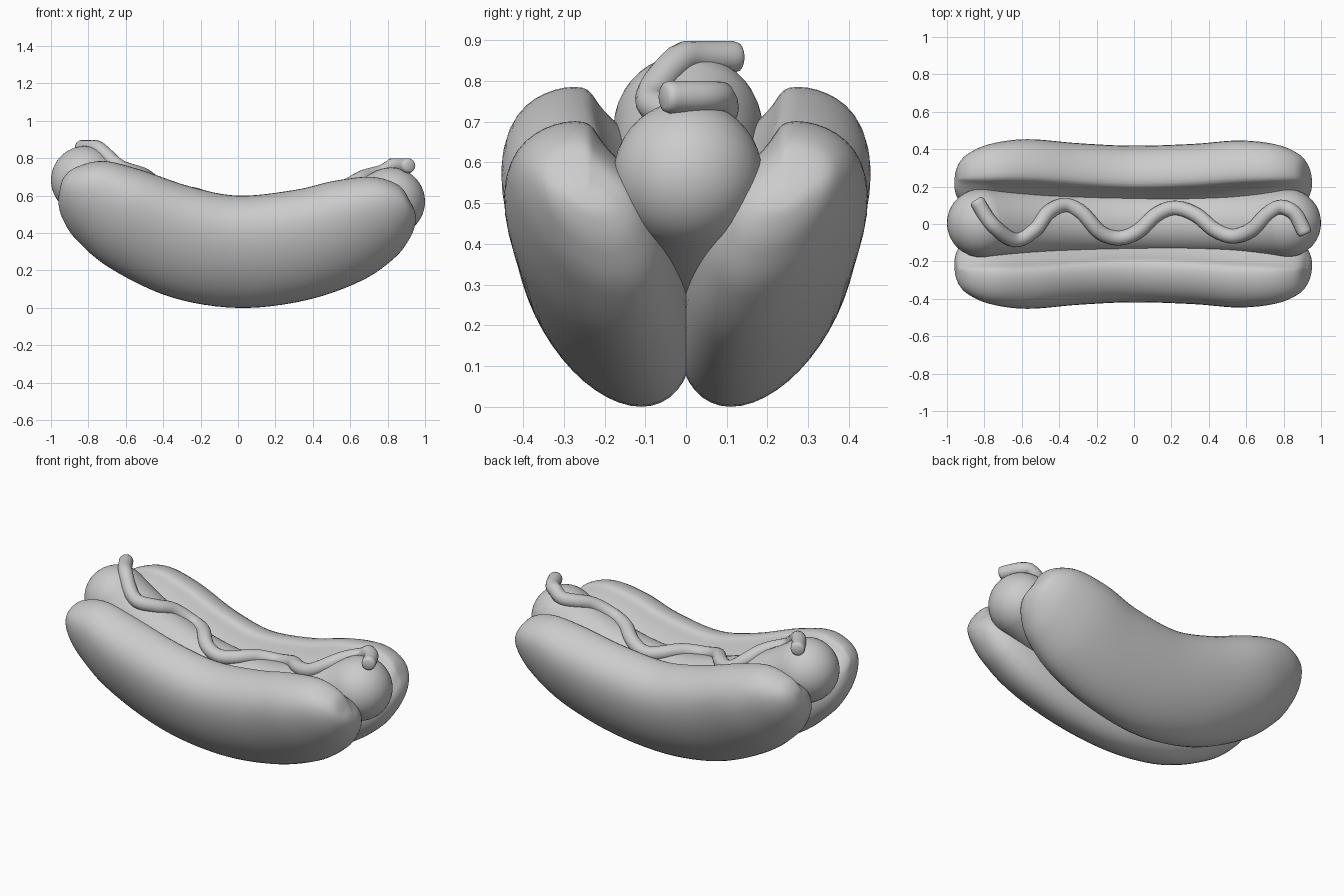
import bpy, bmesh, math
from mathutils import Vector

if "Cube" in bpy.data.objects:
    bpy.data.objects.remove(bpy.data.objects["Cube"])


def loft(name, rings, tips):
    """Skin closed rings and close both ends to a tip point."""
    bm = bmesh.new()
    vs = [[bm.verts.new(p) for p in r] for r in rings]
    n = len(vs[0])
    for a, b in zip(vs, vs[1:]):
        for i in range(n):
            j = (i + 1) % n
            bm.faces.new((a[i], a[j], b[j], b[i]))
    for ring, tip in ((vs[0], tips[0]), (vs[-1], tips[1])):
        t = bm.verts.new(tip)
        for i in range(n):
            bm.faces.new((ring[i], ring[(i + 1) % n], t))
    bmesh.ops.recalc_face_normals(bm, faces=bm.faces[:])
    for f in bm.faces:
        f.smooth = True
    me = bpy.data.meshes.new(name)
    bm.to_mesh(me)
    bm.free()
    ob = bpy.data.objects.new(name, me)
    bpy.context.collection.objects.link(ob)
    return ob


def catmull(p, t):
    a, b, c, d = p
    return [0.5 * (2 * q + (r - o) * t + (2 * o - 5 * q + 4 * r - s) * t * t
                   + (3 * q - o - 3 * r + s) * t ** 3) for o, q, r, s in zip(a, b, c, d)]


# Bun halves: bottom x,z / top x,z / half width / centre y per section
BUN = [
    (-.952, .635, -.952, .635, 0, -.24),
    (-.96, .56, -.93, .70, .072, -.24),
    (-.935, .47, -.865, .752, .135, -.24),
    (-.86, .36, -.72, .785, .19, -.24),
    (-.68, .21, -.52, .738, .22, -.235),
    (-.36, .058, -.26, .65, .22, -.213),
    (0, 0, 0, .60, .22, -.20),
    (.36, .04, .30, .63, .22, -.21),
    (.66, .145, .52, .68, .22, -.228),
    (.84, .27, .72, .70, .19, -.237),
    (.92, .375, .86, .655, .135, -.24),
    (.95, .46, .92, .57, .072, -.24),
    (.945, .515, .945, .515, 0, -.24),
]


def flip(r):
    return (r[2], r[3], r[0], r[1], -r[4], r[5])


def bun_half(name, side):
    rows = [flip(BUN[1])] + BUN + [flip(BUN[-2])]
    rings, steps = [], 6
    for k in range(len(BUN) - 1):
        for s in range(steps):
            if k == 0 and s == 0:
                continue
            bx, bz, tx, tz, w, cy = catmull(rows[k:k + 4], s / steps)
            ring = []
            for i in range(48):
                a = 2 * math.pi * i / 48
                sn, cs = math.sin(a), math.cos(a)
                y = cy + w * (0.91 * cs - 0.41 * sn)
                if sn > 0:                     # lip leans inwards
                    y += 0.23 * w * sn ** 4
                if sn > 0 and cs > 0:          # hollow side facing the sausage
                    y -= 0.19 * w * math.sin(2 * a) ** 2
                ring.append(((bx + tx) / 2 + (tx - bx) / 2 * sn, y * side,
                             (bz + tz) / 2 + (tz - bz) / 2 * sn))
            rings.append(ring)
    tips = [(r[0], r[5] * side, r[1]) for r in (BUN[0], BUN[-1])]
    loft(name, rings, tips)


bun_half("bun_front", 1)
bun_half("bun_back", -1)


# Sausage: bent round bar with dome ends
def spine(x):
    return 0.395 - 0.07 * x + 0.345 * x * x


def slope(x):
    return -0.07 + 0.69 * x


def radius(x):
    return 0.164 + 0.019 * (x / 0.82) ** 2


X0 = 0.817
stations = [(-X0, -math.radians(a)) for a in range(82, 0, -8)]
stations += [(-X0 + 2 * X0 * i / 40, 0) for i in range(41)]
stations += [(X0, math.radians(a)) for a in range(2, 83, 8)]
rings = []
for x, a in stations:
    # domes point half-way between the bend direction and level
    t = Vector((1, 0, slope(x))).normalized()
    n = Vector((-t.z, 0, t.x))
    r = radius(x)
    c = Vector((x, 0.005, spine(x))) + t * r * math.sin(a)
    rr = r * math.cos(a)
    rings.append([c + n * rr * math.sin(q) + Vector((0, rr * math.cos(q), 0))
                  for q in (2 * math.pi * i / 40 for i in range(40))])
tips = []
for x in (-X0, X0):
    t = Vector((1, 0, slope(x))).normalized()
    tips.append(Vector((x, 0.005, spine(x))) + t * radius(x) * math.copysign(1, x))
loft("sausage", rings, tips)

# Mustard: wavy tube lying on top of the sausage
WAVE = [(-.835, .115), (-.76, 0), (-.64, -.085), (-.53, -.03), (-.46, .06), (-.37, .1),
        (-.28, .06), (-.18, -.045), (-.08, -.075), (.02, -.04), (.12, .05), (.22, .085),
        (.33, .05), (.43, -.03), (.53, -.065), (.63, -.03), (.71, .05), (.785, .09),
        (.86, .055), (.91, -.04)]
path = [WAVE[0]] + WAVE + [WAVE[-1]]
pts = []
for k in range(len(WAVE) - 1):
    for s in range(6):
        pts.append(catmull(path[k:k + 4], s / 6))
pts.append(WAVE[-1])
line = []
for x, y in pts:
    up = math.sqrt(radius(x) ** 2 - y * y) * math.hypot(1, slope(x))
    z = spine(x) + up + 0.005
    z = min(z, 0.76 if x > 0 else 0.858)
    line.append(Vector((x, y, z)))
R = 0.04
rings = []
for i, c in enumerate(line):
    t = (line[min(i + 1, len(line) - 1)] - line[max(i - 1, 0)]).normalized()
    u = t.cross(Vector((0, 0, 1))).normalized()
    v = u.cross(t)
    # slightly rounded tube ends
    shifts = [(0, R)]
    if i == 0:
        shifts = [(-.018, R * .65), (-.012, R * .9), (0, R)]
    elif i == len(line) - 1:
        shifts = [(0, R), (.012, R * .9), (.018, R * .65)]
    for d, r in shifts:
        rings.append([c + t * d + (u * math.cos(q) + v * math.sin(q)) * r
                      for q in (2 * math.pi * k / 16 for k in range(16))])
ends = [sum(r, Vector((0, 0, 0))) / 16 for r in (rings[0], rings[-1])]
loft("mustard", rings, ends)
